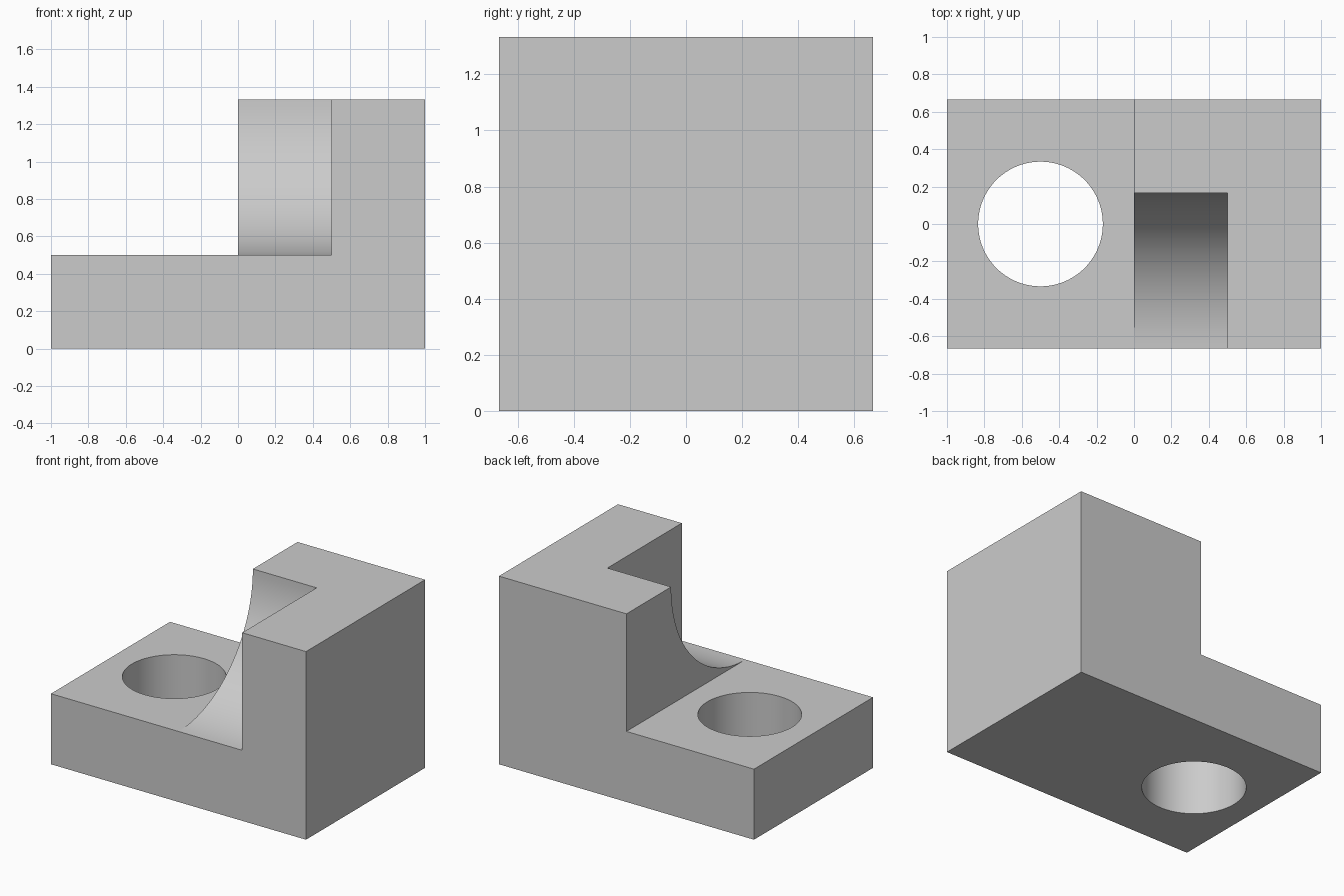
import bpy, bmesh, math
from math import radians

if "Cube" in bpy.data.objects:
    bpy.data.objects.remove(bpy.data.objects["Cube"], do_unlink=True)

HALF_DEPTH = 2 / 3
HEIGHT = 4 / 3
BASE_TOP = 0.5

grey = bpy.data.materials.new("plain grey")
grey.use_nodes = True
grey.diffuse_color = (0.6, 0.6, 0.6, 1)
grey.node_tree.nodes["Principled BSDF"].inputs["Base Color"].default_value = (0.6, 0.6, 0.6, 1)


def extrude_profile(name, points, offset):
    """Solid made by pushing a closed outline along a vector."""
    bm = bmesh.new()
    face = bm.faces.new([bm.verts.new(p) for p in points])
    result = bmesh.ops.extrude_face_region(bm, geom=[face])
    moved = [v for v in result["geom"] if isinstance(v, bmesh.types.BMVert)]
    bmesh.ops.translate(bm, verts=moved, vec=offset)
    bmesh.ops.recalc_face_normals(bm, faces=bm.faces)
    mesh = bpy.data.meshes.new(name)
    bm.to_mesh(mesh)
    bm.free()
    mesh.materials.append(grey)
    obj = bpy.data.objects.new(name, mesh)
    bpy.context.collection.objects.link(obj)
    return obj


def cut(target, cutter):
    """Subtract the cutter, then discard it."""
    cutter.hide_render = True
    mod = target.modifiers.new("cut", "BOOLEAN")
    mod.operation = "DIFFERENCE"
    mod.solver = "EXACT"
    mod.object = cutter
    bpy.context.view_layer.objects.active = target
    bpy.ops.object.modifier_apply(modifier=mod.name)
    bpy.data.objects.remove(cutter, do_unlink=True)


# L-shaped block
outline = [(-1, 0), (1, 0), (1, HEIGHT), (0, HEIGHT), (0, BASE_TOP), (-1, BASE_TOP)]
block = extrude_profile("stepped_block", [(x, -HALF_DEPTH, z) for x, z in outline],
                        (0, 2 * HALF_DEPTH, 0))

# Round through hole in the low step
circle = [radians(360 * i / 96) for i in range(96)]
hole = extrude_profile("hole_cutter",
                       [(-0.5 + math.cos(a) / 3, math.sin(a) / 3, -0.2) for a in circle],
                       (0, 0, 1))
cut(block, hole)

# Concave quarter-round notch in the front of the tall step
radius = HEIGHT - BASE_TOP
arc = [radians(90 * i / 32) for i in range(33)]
notch_outline = [(-HALF_DEPTH + radius * math.sin(a), HEIGHT - radius * math.cos(a)) for a in arc]
notch_outline += [(-HALF_DEPTH + radius, 1.6), (-1, 1.6), (-1, BASE_TOP)]
notch = extrude_profile("notch_cutter", [(-0.2, y, z) for y, z in notch_outline], (0.7, 0, 0))
cut(block, notch)

# Smooth curved walls, crisp edges
bpy.ops.object.select_all(action="DESELECT")
block.select_set(True)
bpy.context.view_layer.objects.active = block
bpy.ops.object.shade_smooth_by_angle(angle=radians(30))
